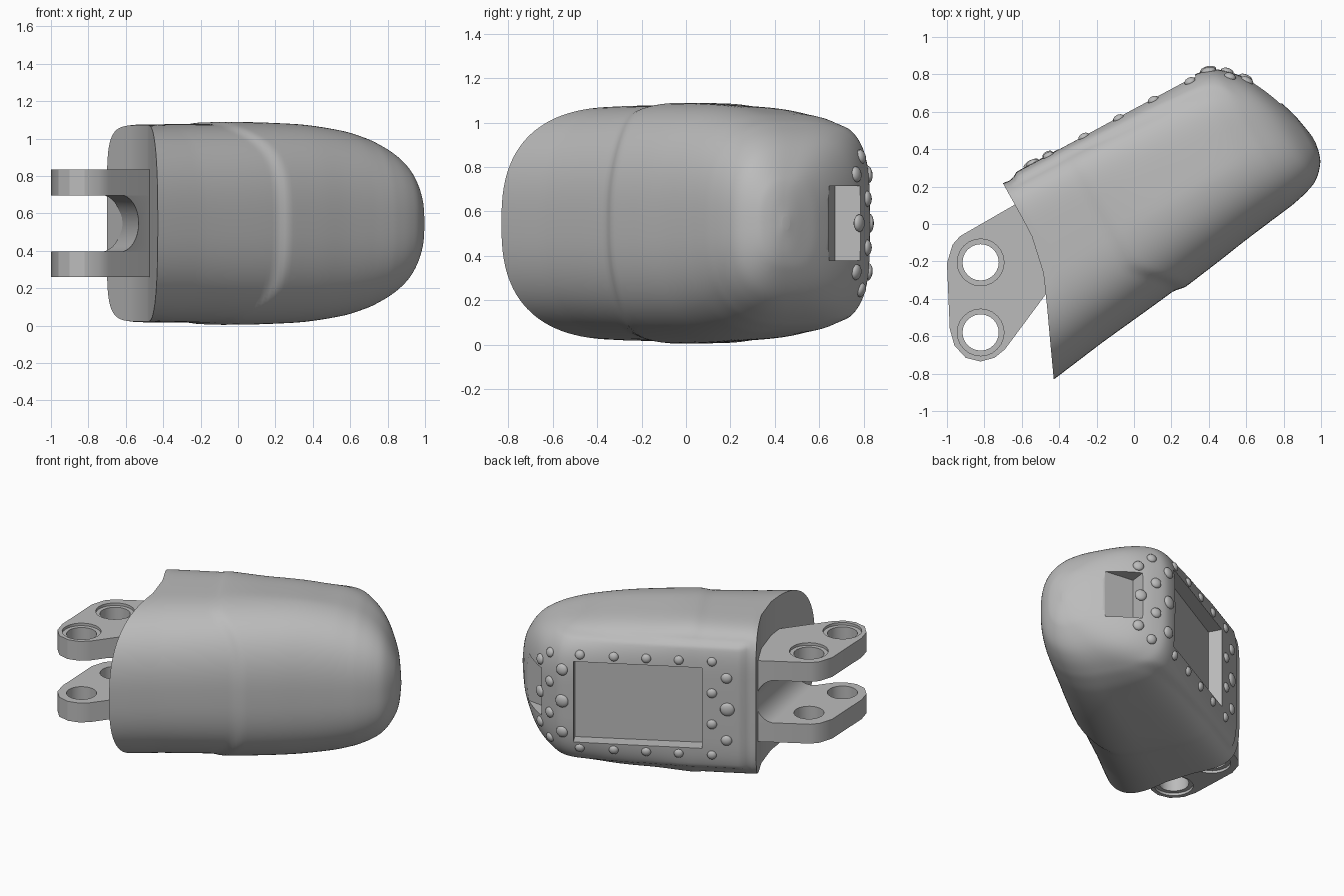
import bpy, bmesh
from math import sin, cos, pi, radians
from mathutils import Matrix, Vector
from mathutils.bvhtree import BVHTree

if "Cube" in bpy.data.objects:
    bpy.data.objects.remove(bpy.data.objects["Cube"])

MID = 0.547                                   # height of the symmetry plane
AXIS = Matrix.Translation((0, 0, MID)) @ Matrix.Rotation(radians(28.9), 4, "Z")

grey = bpy.data.materials.new("grey")
grey.use_nodes = True
grey.diffuse_color = (0.5, 0.5, 0.5, 1)
grey.node_tree.nodes["Principled BSDF"].inputs["Base Color"].default_value = (0.5, 0.5, 0.5, 1)


def make(name, bm, matrix=Matrix()):
    bmesh.ops.recalc_face_normals(bm, faces=bm.faces)
    bm.transform(matrix)
    mesh = bpy.data.meshes.new(name)
    bm.to_mesh(mesh)
    bm.free()
    ob = bpy.data.objects.new(name, mesh)
    mesh.materials.append(grey)
    bpy.context.collection.objects.link(ob)
    return ob


def activate(ob):
    bpy.ops.object.select_all(action="DESELECT")
    ob.select_set(True)
    bpy.context.view_layer.objects.active = ob


def smooth(ob, angle=35):
    activate(ob)
    bpy.ops.object.shade_smooth_by_angle(angle=radians(angle))


def cut(ob, cutter):
    mod = ob.modifiers.new("cut", "BOOLEAN")
    mod.operation, mod.object, mod.solver = "DIFFERENCE", cutter, "EXACT"
    activate(ob)
    bpy.ops.object.modifier_apply(modifier=mod.name)
    bpy.data.objects.remove(cutter)


def box(name, size, matrix):
    bm = bmesh.new()
    bmesh.ops.create_cube(bm, size=1)
    bmesh.ops.scale(bm, vec=size, verts=bm.verts)
    return make(name, bm, matrix)


def cylinder(name, radius, depth, centre):
    bm = bmesh.new()
    bmesh.ops.create_cone(bm, cap_ends=True, segments=24, radius1=radius, radius2=radius, depth=depth)
    return make(name, bm, Matrix.Translation(centre))


def prism(name, points, direction):
    bm = bmesh.new()
    face = bm.faces.new([bm.verts.new(p) for p in points])
    ext = bmesh.ops.extrude_face_region(bm, geom=[face])
    bmesh.ops.translate(bm, vec=direction, verts=[g for g in ext["geom"] if isinstance(g, bmesh.types.BMVert)])
    return make(name, bm)


def lookup(table, x):
    """Smooth interpolation in rows whose first entry is the key."""
    x = max(table[0][0], min(table[-1][0], x))
    i = next(i for i in range(len(table) - 1) if x <= table[i + 1][0])
    a, b = table[i], table[i + 1]
    before, after = table[max(i - 1, 0)], table[min(i + 2, len(table) - 1)]
    w = b[0] - a[0]
    t = (x - a[0]) / w
    out = []
    for k in range(1, len(a)):
        ma = (b[k] - before[k]) / (b[0] - before[0]) * w
        mb = (after[k] - a[k]) / (after[0] - a[0]) * w
        d = b[k] - a[k]
        out.append(a[k] + t * (ma + t * (3 * d - 2 * ma - mb + t * (ma + mb - 2 * d))))
    return out


def ramp(x, a, b):
    t = max(0, min(1, (x - a) / (b - a)))
    return t * t * (3 - 2 * t)


# Fingertip body: length, front edge, back edge, half height, squareness of the back
STATIONS = [
    (-0.80, -0.52, 0.53, 0.525, 6), (-0.47, -0.475, 0.525, 0.529, 6),
    (-0.02, -0.42, 0.52, 0.531, 5.5), (0.25, -0.38, 0.52, 0.526, 5),
    (0.45, -0.35, 0.52, 0.515, 4.6), (0.64, -0.33, 0.52, 0.492, 4.2),
    (0.73, -0.322, 0.51, 0.47, 4), (0.80, -0.314, 0.48, 0.445, 3.7),
    (0.90, -0.292, 0.39, 0.387, 3.4), (0.97, -0.26, 0.265, 0.315, 3.1),
    (1.03, -0.195, 0.105, 0.205, 2.7), (1.05, -0.145, 0.01, 0.13, 2.3), (1.06, -0.09, -0.05, 0.03, 2)]
# Open end: sideways position and where the body starts there
END = [(-0.52, -0.777), (-0.32, -0.69), (-0.123, -0.604), (0.084, -0.524), (0.213, -0.51), (0.53, -0.508)]
N, RINGS, LEAD = 112, 90, 6


def section(u, lead=None):
    lo, hi, h, n = lookup(STATIONS, u)
    ring = []
    for k in range(N):
        a = 2 * pi * k / N
        c, s = cos(a), sin(a)
        e = 2 / (n if c > 0 else 2.6)
        v = (lo + hi) / 2 + (hi - lo) / 2 * abs(c) ** e * (1 if c > 0 else -1)
        z = h * abs(s) ** e * (1 if s > 0 else -1)
        x = u if lead is None else lookup(END, v)[0] * (1 - lead) + -0.47 * lead
        # slanted step where the outer skin gets thicker, thinning towards the back
        edge = 0.05 - 0.17 * ramp(v, -0.42, -0.15)
        skin = 0.022 * ramp(x, edge - 0.05, edge + 0.04) * ramp(x, 1.0, 0.3)
        z *= 1 + skin - 0.05 * max(v, 0) / 0.5 * ramp(x, -0.2, 0.2) * ramp(x, 0.8, 0.5)
        if c > 0:      # raised pad on the back
            v += 0.024 * ramp(abs(z), 0.455, 0.42) * ramp(x, -0.46, -0.41) * ramp(x, 0.95, 0.75)
        else:
            v += skin * c
        ring.append(Vector((x, v, z)))
    return ring


rings = [section(-0.8 + 0.33 * i / LEAD, i / LEAD) for i in range(LEAD)]
rings += [section(-0.47 + 1.53 * sin(pi / 2 * i / RINGS)) for i in range(RINGS + 1)]
bm = bmesh.new()
loops = [[bm.verts.new(p) for p in ring] for ring in rings]
for a, b in zip(loops, loops[1:]):
    for k in range(N):
        bm.faces.new((a[k], a[(k + 1) % N], b[(k + 1) % N], b[k]))
bm.faces.new(loops[-1])
first = loops[0]
for k in range(N // 2):
    quad = [first[k], first[k + 1], first[-k - 1], first[-k % N]]
    bm.faces.new(list(dict.fromkeys(quad)))
bmesh.ops.recalc_face_normals(bm, faces=bm.faces)
tree = BVHTree.FromBMesh(bm)
body = make("fingertip_body", bm, AXIS)

# Panel recess in the back and notch in the tip
cut(body, box("panel_cutter", (0.83, 0.3, 0.57), AXIS @ Matrix.Translation((0.255, 0.60, 0))))
cut(body, box("notch_cutter", (0.4, 0.3, 0.335),
              Matrix.Translation((0.787, 0.795, MID)) @ Matrix.Rotation(radians(-7), 4, "Z")))
smooth(body)

# Rivets around the panel: length, offset from the middle, radius
rivets = [(u, 0.33, 0.031) for u in (0.63, 0.41, 0.2, -0.01, -0.225)]
rivets += [(-0.225, 0.11, 0.033), (-0.32, 0.22, 0.036), (-0.325, 0, 0.047),
           (0.745, 0.22, 0.04), (0.745, 0, 0.045), (0.83, 0.3, 0.033),
           (0.83, 0.11, 0.036), (0.90, 0.22, 0.036), (0.90, 0, 0.04)]
bm = bmesh.new()
for u, off, r in rivets:
    for z in {off, -off}:
        spot, normal, _, _ = tree.ray_cast(Vector((u, 2, z)), Vector((0, -1, 0)))
        turn = normal.to_track_quat("Z", "Y").to_matrix().to_4x4()
        place = Matrix.Translation(spot) @ turn @ Matrix.Diagonal((r, r, 0.02, 1))
        bmesh.ops.create_uvsphere(bm, u_segments=14, v_segments=8, radius=1, matrix=place)
smooth(make("rivets", bm, AXIS), 60)

# Hinge lugs, mirrored about the middle, with counterbored holes on the outer side
LUG = [(-0.3, 0.1), (-0.6, 0.125), (-0.93, -0.065), (-0.97, -0.11), (-1, -0.21), (-0.985, -0.56),
       (-0.96, -0.65), (-0.9, -0.715), (-0.82, -0.735), (-0.745, -0.715), (-0.69, -0.67),
       (-0.46, -0.36), (-0.3, -0.2)]
for side, name in ((1, "upper_lug"), (-1, "lower_lug")):
    inner, outer = MID + side * 0.15, MID + side * 0.287
    lug = prism(name, [(x, y, inner) for x, y in LUG], (0, 0, outer - inner))
    for y in (-0.205, -0.58):
        cut(lug, cylinder("hole_cutter", 0.097, 1, (-0.82, y, inner)))
        cut(lug, cylinder("bore_cutter", 0.125, 0.036, (-0.82, y, outer)))
    smooth(lug, 25)

# Web joining the lugs, hollowed by a trough that runs along the open end
web = prism("lug_web", [(x, y, MID - 0.15) for x, y in LUG], (0, 0, 0.3))
start, end = Vector((-0.8, 0.45, MID)), Vector((-0.57, -0.95, MID))
arc = [(0.12 * cos(a), 0, 0.152 * sin(a)) for a in [pi * (i / 16 - 0.5) for i in range(17)]]
trough = [start + Vector(p) for p in arc + [(-0.8, 0, 0.152), (-0.8, 0, -0.152)]]
cut(web, prism("trough_cutter", trough, end - start))
smooth(web)
